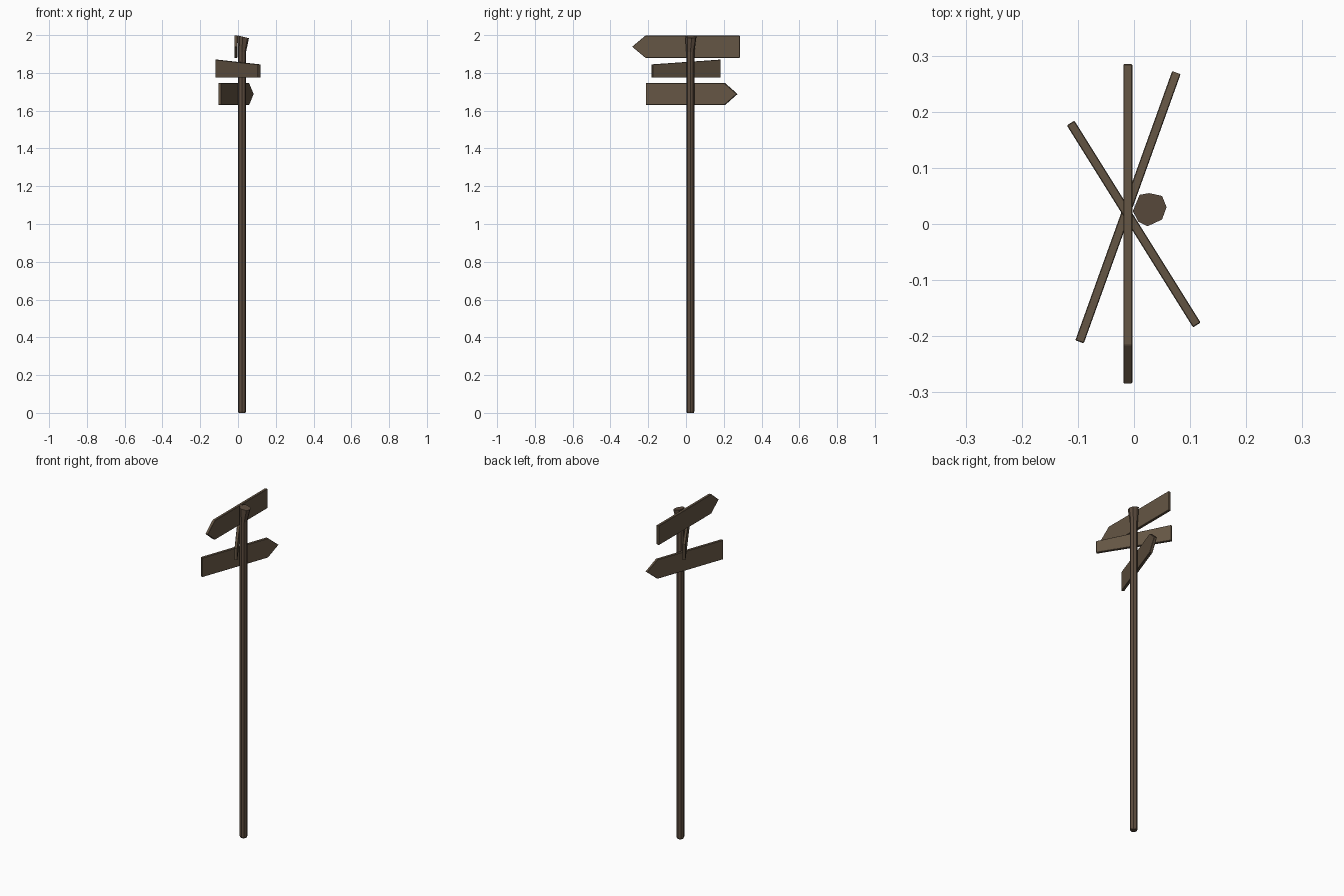
import bpy, bmesh, math
from mathutils import Vector

if "Cube" in bpy.data.objects:
    bpy.data.objects.remove(bpy.data.objects["Cube"])


def material(name, rgb):
    m = bpy.data.materials.new(name)
    m.diffuse_color = (*rgb, 1)
    m.use_nodes = True
    m.node_tree.nodes["Principled BSDF"].inputs["Base Color"].default_value = m.diffuse_color
    return m


POST = material("post brown", (0.108, 0.073, 0.049))
BOARD = material("board brown", (0.130, 0.092, 0.058))


def add_object(name, bm, mat):
    bmesh.ops.recalc_face_normals(bm, faces=bm.faces)
    me = bpy.data.meshes.new(name)
    bm.to_mesh(me)
    bm.free()
    me.materials.append(mat)
    ob = bpy.data.objects.new(name, me)
    bpy.context.collection.objects.link(ob)
    return ob


# Post: straight eight-sided pole with a flared, slanted, hand-cut top
bm = bmesh.new()
top = [(-0.002, 0.023), (0.010, 0.052), (0.027, 0.055), (0.050, 0.050),
       (0.058, 0.030), (0.050, 0.008), (0.024, -0.004), (0.008, 0.004)]
rings = []
for z, r in ((0.0, 0.018), (0.008, 0.0215), (1.91, 0.0215)):
    rings.append([bm.verts.new((0.021 + r * math.cos(math.pi - i * math.pi / 4),
                                0.023 + r * math.sin(math.pi - i * math.pi / 4), z))
                  for i in range(8)])
rings.append([bm.verts.new((x, y, 1.998 - 0.25 * max(x, 0))) for x, y in top])
for a, b in zip(rings, rings[1:]):
    for i in range(8):
        j = (i + 1) % 8
        bm.faces.new((a[i], a[j], b[j], b[i]))
bm.faces.new(rings[0])
bm.faces.new(rings[-1])
add_object("post", bm, POST)


def board(name, start, end, profile, thick=0.016):
    """Extrude a (distance along, height) outline into a plank from start to end."""
    s, e = Vector((*start, 0)), Vector((*end, 0))
    d = (e - s).normalized()
    n = Vector((-d.y, d.x, 0))
    bm = bmesh.new()
    f = bm.faces.new([bm.verts.new(s + d * u - n * thick / 2 + Vector((0, 0, z)))
                      for u, z in profile])
    ext = bmesh.ops.extrude_face_region(bm, geom=[f])
    bmesh.ops.translate(bm, vec=n * thick,
                        verts=[v for v in ext["geom"] if isinstance(v, bmesh.types.BMVert)])
    ob = add_object(name, bm, BOARD)
    bev = ob.modifiers.new("worn edges", "BEVEL")
    bev.width, bev.segments = 0.0015, 1


def arrow(length, point, z0, z1):
    return [(0, z0), (length - point, z0), (length, (z0 + z1) / 2),
            (length - point, z1), (0, z1)]


# Three boards, each turned a different way
board("top_arrow_board", (-0.011, 0.285), (-0.011, -0.285), arrow(0.570, 0.07, 1.88, 1.997))
board("middle_tapered_board", (-0.113, 0.180), (0.112, -0.180),
      [(0, 1.775), (0.4245, 1.775), (0.4245, 1.845), (0, 1.87)])
board("lower_arrow_board", (-0.097, -0.210), (0.076, 0.271), arrow(0.511, 0.07, 1.63, 1.746))
